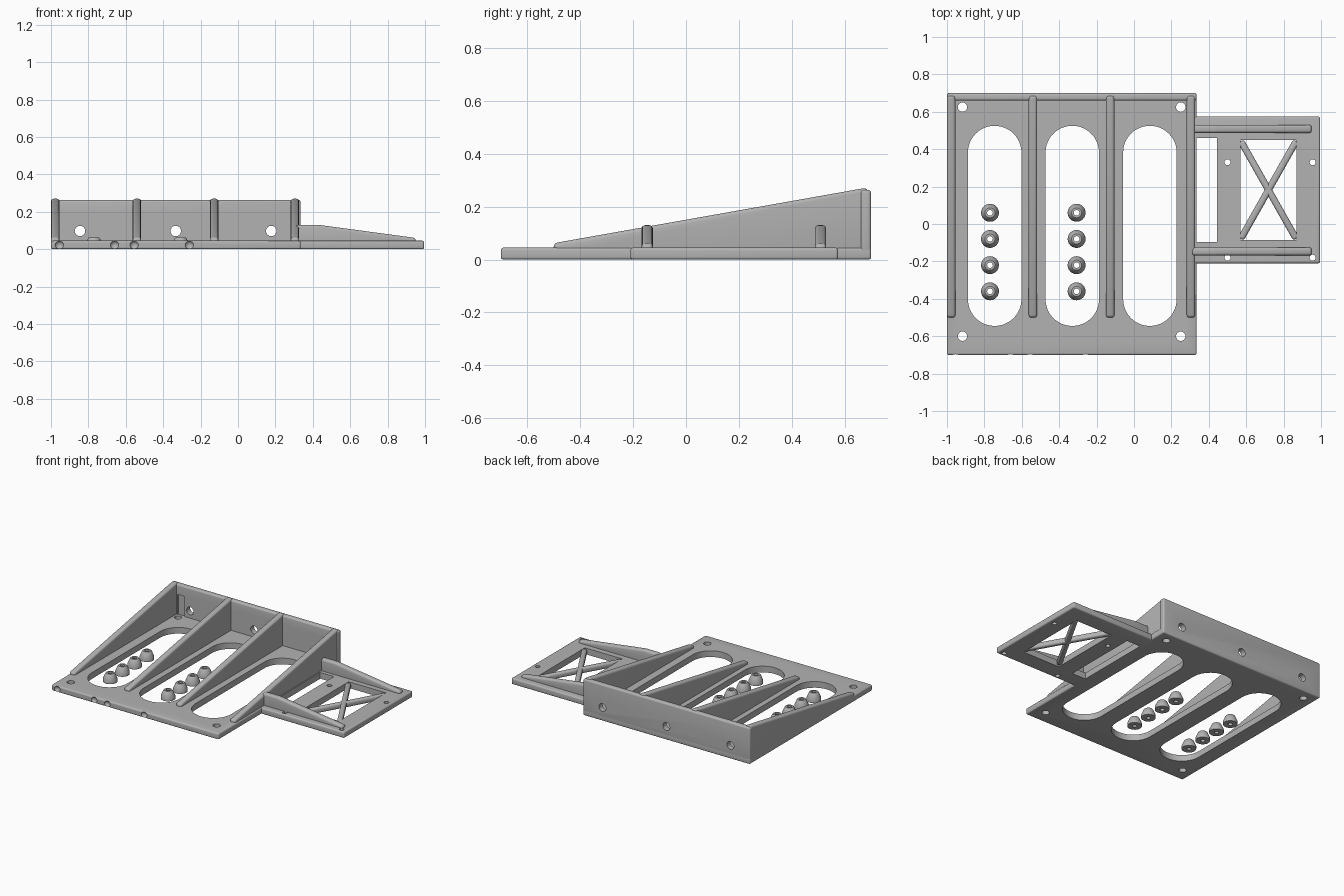
import bpy, bmesh, math
from mathutils import Vector, Matrix

cube = bpy.data.objects.get("Cube")
if cube:
    bpy.data.objects.remove(cube)

grey = bpy.data.materials.new("light_grey")
grey.use_nodes = True
COLOR = (0.45, 0.45, 0.45, 1)
grey.diffuse_color = COLOR
grey.node_tree.nodes["Principled BSDF"].inputs["Base Color"].default_value = COLOR


def finish(bm, name):
    """Turn a bmesh into a named, smooth-by-angle object."""
    bmesh.ops.recalc_face_normals(bm, faces=bm.faces)
    mesh = bpy.data.meshes.new(name)
    bm.to_mesh(mesh)
    bm.free()
    mesh.materials.append(grey)
    obj = bpy.data.objects.new(name, mesh)
    bpy.context.collection.objects.link(obj)
    return obj


def smooth(obj):
    bpy.ops.object.select_all(action='DESELECT')
    obj.select_set(True)
    bpy.context.view_layer.objects.active = obj
    bpy.ops.object.shade_smooth_by_angle(angle=math.radians(35))


def add_prism(bm, points, depth):
    """Extrude a closed outline of 3D points along a depth vector."""
    face = bm.faces.new([bm.verts.new(p) for p in points])
    new = bmesh.ops.extrude_face_region(bm, geom=[face])["geom"]
    verts = [v for v in new if isinstance(v, bmesh.types.BMVert)]
    bmesh.ops.translate(bm, verts=verts, vec=depth)


def rounded_prism(name, points, depth, radius):
    bm = bmesh.new()
    add_prism(bm, points, Vector(depth))
    bmesh.ops.recalc_face_normals(bm, faces=bm.faces)
    bmesh.ops.bevel(bm, geom=bm.edges[:], offset=radius, segments=4,
                    profile=0.5, affect='EDGES', clamp_overlap=True)
    return finish(bm, name)


def rect(x0, x1, y0, y1, z):
    return [(x0, y0, z), (x1, y0, z), (x1, y1, z), (x0, y1, z)]


def box(name, x0, x1, y0, y1, z0, z1, radius):
    return rounded_prism(name, rect(x0, x1, y0, y1, z0), (0, 0, z1 - z0), radius)


def add_box(bm, x0, x1, y0, y1, z0, z1):
    add_prism(bm, rect(x0, x1, y0, y1, z0), Vector((0, 0, z1 - z0)))


def add_hole(bm, x, y, z, r, length, along_y=False):
    m = Matrix.Translation((x, y, z))
    if along_y:
        m = m @ Matrix.Rotation(math.pi / 2, 4, 'X')
    bmesh.ops.create_cone(bm, cap_ends=True, segments=24, radius1=r, radius2=r,
                          depth=length, matrix=m)


def cut(obj, bm):
    """Subtract the cutter bmesh from the object, then discard the cutter."""
    cutter = finish(bm, "cutter")
    cutter.hide_render = True
    mod = obj.modifiers.new("cut", 'BOOLEAN')
    mod.operation, mod.solver, mod.object = 'DIFFERENCE', 'EXACT', cutter
    bpy.context.view_layer.objects.active = obj
    bpy.ops.object.modifier_apply(modifier=mod.name)
    bpy.data.objects.remove(cutter)


T = 0.045  # plate thickness
parts = []

# Main plate with long slots, corner holes and front-edge dimples
base = box("base_plate", -1, 0.335, -0.70, 0.70, 0, T, 0.01)
bm = bmesh.new()
R, Y0, Y1 = 0.143, -0.402, 0.382
for cx in (-0.745, -0.33, 0.085):
    outline = []
    for i in range(50):
        a = math.pi * (i % 25) / 24 + (math.pi if i >= 25 else 0)
        y = Y0 if i >= 25 else Y1
        outline.append((cx + R * math.cos(a), y + R * math.sin(a), -0.1))
    add_prism(bm, outline, Vector((0, 0, 0.3)))
for x in (-0.917, 0.25):
    for y in (-0.6, 0.625):
        add_hole(bm, x, y, 0, 0.025, 0.3)
for x in (-0.955, -0.66, -0.555, -0.26):
    bmesh.ops.create_uvsphere(bm, u_segments=16, v_segments=10, radius=0.024,
                              matrix=Matrix.Translation((x, -0.708, 0.022)))
cut(base, bm)
parts.append(base)

# Back wall with bolt holes and shallow driver grooves
wall = box("back_wall", -1, 0.335, 0.66, 0.70, 0, 0.263, 0.012)
bm = bmesh.new()
for x in (-0.845, -0.333, 0.178):
    add_hole(bm, x, 0.68, 0.097, 0.028, 0.2, along_y=True)
for x in (-0.917, 0.252):
    add_box(bm, x - 0.028, x + 0.028, 0.6, 0.668, T, 0.19)
cut(wall, bm)
parts.append(wall)

# Sloping ribs on the main plate
for i, x in enumerate((-1, -0.563, -0.15, 0.282)):
    side = [(-0.5, 0.01), (-0.5, 0.062), (0.685, 0.272), (0.685, 0.01)]
    parts.append(rounded_prism(f"main_rib_{i + 1}", [(x, y, z) for y, z in side],
                               (0.045, 0, 0), 0.014))

# Side plate with a gap, a window and small holes
side_plate = box("side_plate", 0.315, 0.995, -0.21, 0.575, 0, T, 0.01)
bm = bmesh.new()
add_box(bm, 0.335, 0.445, -0.095, 0.46, -0.1, 0.2)
add_box(bm, 0.57, 0.868, -0.085, 0.45, -0.1, 0.2)
for x in (0.5, 0.955):
    for y in (-0.18, 0.33):
        add_hole(bm, x, y, 0, 0.016, 0.3)
cut(side_plate, bm)
parts.append(side_plate)

# Tapered ribs on the side plate
for name, y in (("front_side_rib", -0.168), ("back_side_rib", 0.487)):
    side = [(0.31, 0.01), (0.31, 0.13), (0.43, 0.13), (0.95, 0.06), (0.95, 0.01)]
    parts.append(rounded_prism(name, [(x, y, z) for x, z in side],
                               (0, 0.043, 0), 0.014))

# Crossed braces in the window
for name, s in (("brace_a", 1), ("brace_b", -1)):
    half = 0.30
    brace = box(name, -half, half, -0.018, 0.018, 0.004, 0.044, 0.013)
    angle = math.atan2(0.53 * s, 0.30)
    brace.data.transform(Matrix.Translation((0.719, 0.182, 0)) @ Matrix.Rotation(angle, 4, 'Z'))
    parts.append(brace)

# Two rows of hollow conical standoffs
profile = [(0.015, 0), (0.048, 0), (0.048, 0.02), (0.032, 0.057), (0.027, 0.062), (0.015, 0.062)]
for row, x in enumerate((-0.77, -0.307)):
    for n in range(4):
        bm = bmesh.new()
        N = 24
        rings = [[bm.verts.new((x + r * math.cos(math.tau * k / N),
                                0.06 - 0.14 * n + r * math.sin(math.tau * k / N), z))
                  for k in range(N)] for r, z in profile]
        for a, b in zip(rings, rings[1:] + rings[:1]):
            for k in range(N):
                j = (k + 1) % N
                bm.faces.new((a[k], a[j], b[j], b[k]))
        parts.append(finish(bm, f"standoff_{row + 1}_{n + 1}"))

for part in parts:
    smooth(part)
